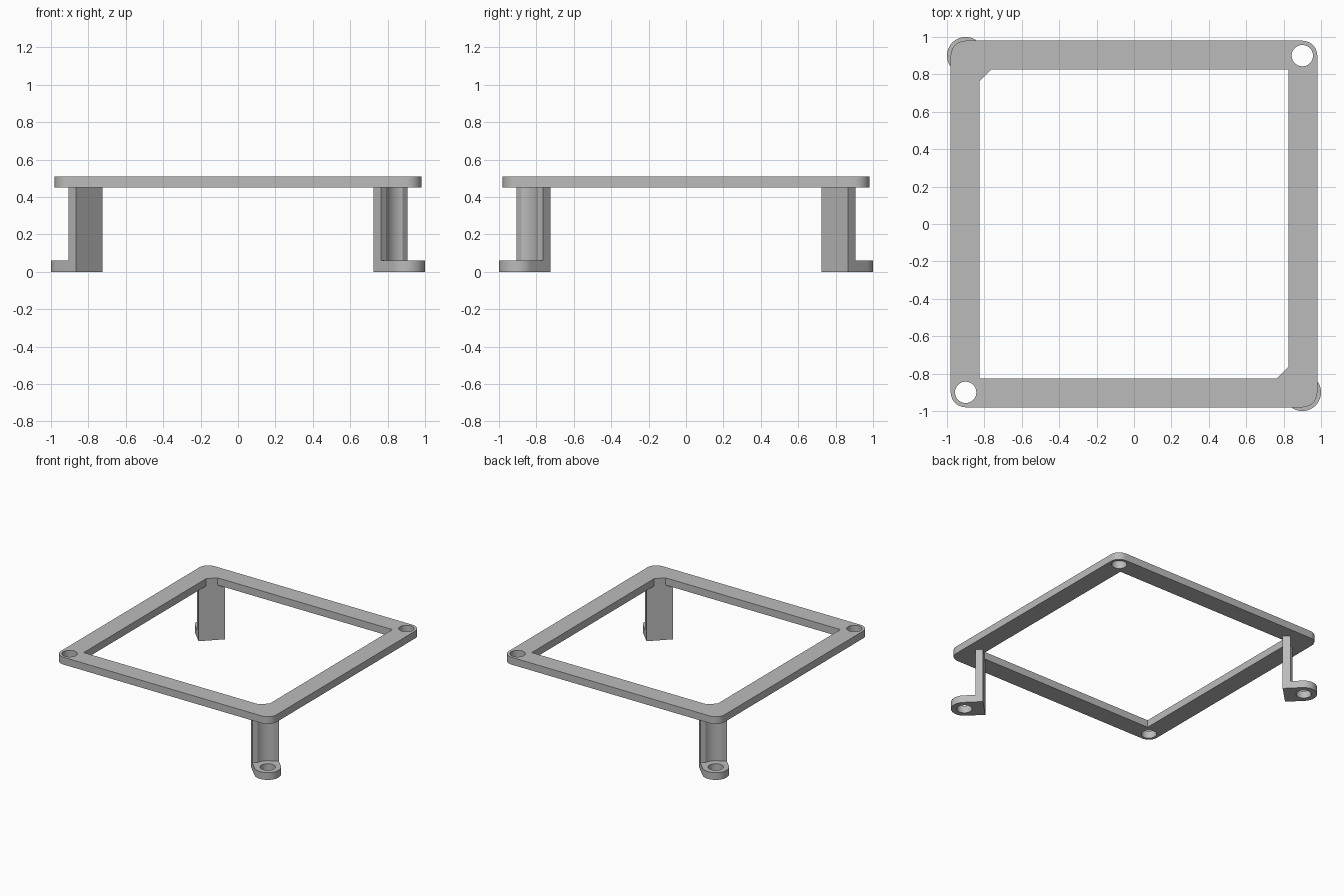
import bpy, bmesh
from math import sin, cos, pi, radians, sqrt, asin
from mathutils import Matrix

cube = bpy.data.objects.get("Cube")
if cube:
    bpy.data.objects.remove(cube, do_unlink=True)

grey = bpy.data.materials.new("plain grey")
grey.use_nodes = True
colour = (0.5, 0.5, 0.5, 1)
grey.diffuse_color = colour
grey.node_tree.nodes["Principled BSDF"].inputs["Base Color"].default_value = colour


def arc(cx, cy, r, start, end, n):
    return [(cx + r * cos(start + (end - start) * i / n),
             cy + r * sin(start + (end - start) * i / n)) for i in range(n + 1)]


def circle(cx, cy, r):
    return arc(cx, cy, r, 0, 2 * pi, 40)[:-1]


def prism(name, loops, z0, z1, turn=0):
    """Extrude an outline (first loop) with holes (other loops) upwards."""
    bm = bmesh.new()
    edges = []
    for loop in loops:
        vs = [bm.verts.new((x, y, z0)) for x, y in loop]
        edges += [bm.edges.new((a, b)) for a, b in zip(vs, vs[1:] + vs[:1])]
    bmesh.ops.triangle_fill(bm, edges=edges, use_beauty=True, use_dissolve=False)
    out = bmesh.ops.extrude_face_region(bm, geom=bm.faces[:])
    top = [g for g in out["geom"] if isinstance(g, bmesh.types.BMVert)]
    bmesh.ops.translate(bm, verts=top, vec=(0, 0, z1 - z0))
    bmesh.ops.rotate(bm, verts=bm.verts[:], matrix=Matrix.Rotation(turn, 3, 'Z'))
    bmesh.ops.recalc_face_normals(bm, faces=bm.faces[:])
    mesh = bpy.data.meshes.new(name)
    bm.to_mesh(mesh)
    bm.free()
    mesh.materials.append(grey)
    obj = bpy.data.objects.new(name, mesh)
    bpy.context.collection.objects.link(obj)
    bpy.ops.object.select_all(action='DESELECT')
    obj.select_set(True)
    bpy.context.view_layer.objects.active = obj
    bpy.ops.object.shade_smooth_by_angle(angle=radians(30))


HOLE = 0.9          # screw position on both axes
FOOT, UNDER, TOP = 0.06, 0.45, 0.51

# Top frame: rounded outside, opening chamfered above the two legs
outer = []
for i, (sx, sy) in enumerate([(1, 1), (-1, 1), (-1, -1), (1, -1)]):
    outer += arc(sx * HOLE, sy * HOLE, 0.08, i * pi / 2, (i + 1) * pi / 2, 10)
a, b = 0.825, 0.765
opening = [(a, a), (-b, a), (-a, b), (-a, -a), (b, -a), (a, -b)]
holes = [circle(s * HOLE, s * HOLE, 0.057) for s in (1, -1)]
prism("top_frame", [outer, opening] + holes, UNDER, TOP)

# Legs and feet, drawn along +x and turned onto the diagonal
centre = HOLE * sqrt(2)
inner = (a + b) / sqrt(2)
wide = 0.1
face = inner + 0.057
groove = 0.11
half = asin(sqrt(groove ** 2 - (centre - face) ** 2) / groove)
leg = [(inner, -wide), (face, -wide)]
leg += arc(centre, 0, groove, pi + half, pi - half, 14)
leg += [(face, wide), (inner, wide)]
foot = [(inner, wide), (inner, -wide)] + arc(centre, 0, wide, -pi / 2, pi / 2, 24)

for side, turn in (("front_left", -pi / 4), ("back_right", 3 * pi / 4)):
    prism(side + "_leg", [leg], FOOT, UNDER, turn)
    prism(side + "_foot", [foot, circle(centre, 0, 0.057)], 0, FOOT, turn)
